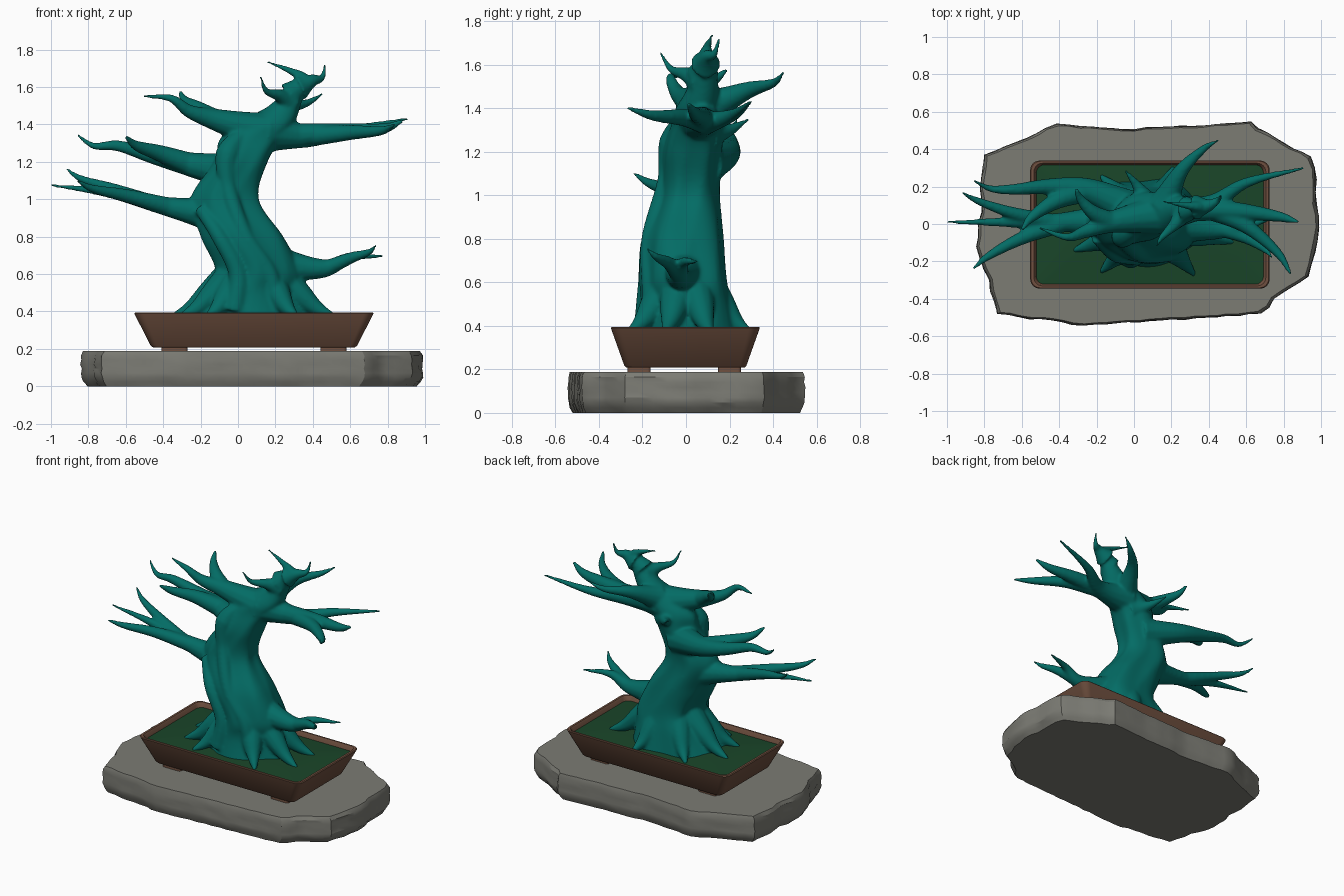
import bpy, bmesh, random
from math import sin, cos, pi
from mathutils import Vector

if "Cube" in bpy.data.objects:
    bpy.data.objects.remove(bpy.data.objects["Cube"])

random.seed(4)


def finish(bm, name, rgb, angle=None):
    bmesh.ops.recalc_face_normals(bm, faces=bm.faces)
    me = bpy.data.meshes.new(name)
    bm.to_mesh(me)
    bm.free()
    mat = bpy.data.materials.new(name + " colour")
    mat.diffuse_color = (*rgb, 1)
    mat.use_nodes = True
    mat.node_tree.nodes["Principled BSDF"].inputs["Base Color"].default_value = mat.diffuse_color
    me.materials.append(mat)
    ob = bpy.data.objects.new(name, me)
    bpy.context.collection.objects.link(ob)
    if angle:
        bpy.ops.object.select_all(action='DESELECT')
        ob.select_set(True)
        bpy.context.view_layer.objects.active = ob
        bpy.ops.object.shade_smooth_by_angle(angle=angle)
    return ob


def loft(bm, rings):
    """Closed skin over a list of rings of equal length."""
    vs = [[bm.verts.new(p) for p in r] for r in rings]
    n = len(vs[0])
    for a, b in zip(vs, vs[1:]):
        for i in range(n):
            j = (i + 1) % n
            bm.faces.new((a[i], a[j], b[j], b[i]))
    bm.faces.new(vs[0][::-1])
    bm.faces.new(vs[-1])


def spline(keys, steps):
    """Catmull-Rom through tuples of any length."""
    k = [Vector(p) for p in keys]
    k = [2 * k[0] - k[1]] + k + [2 * k[-1] - k[-2]]
    out = []
    for i in range(1, len(k) - 2):
        a, b, c, d = k[i - 1:i + 3]
        for s in range(steps):
            t = s / steps
            out.append(0.5 * (2 * b + (c - a) * t + (2 * a - 5 * b + 4 * c - d) * t * t
                              + (3 * b - a - 3 * c + d) * t ** 3))
    return out + [k[-2]]


def tube(bm, keys, radius):
    """Limb along keys; radius is a function of 0..1."""
    pos = spline(keys, 8)
    last = len(pos) - 1
    rings, side = [], None
    for i, c in enumerate(pos):
        t = (pos[min(i + 1, last)] - pos[max(i - 1, 0)]).normalized()
        side = side or t.orthogonal()
        side = (side - t * side.dot(t)).normalized()
        up = t.cross(side)
        r = max(radius(i / last), 0.009)
        rings.append([c + r * (side * cos(a) + up * sin(a))
                      for a in (2 * pi * k / 12 for k in range(12))])
    loft(bm, rings)
    return pos


# Stone slab: rough outline, stacked in uneven layers
outline = [(-.80, .37), (-.41, .53), (0, .505), (.62, .54), (.80, .43), (.95, .36), (.985, -.02),
           (.93, -.28), (.75, -.4), (.68, -.48), (-.27, -.54), (-.73, -.48), (-.83, -.12)]
edge = []
for a, b in zip(outline, outline[1:] + outline[:1]):
    a, b = Vector(a), Vector(b)
    n = max(1, round((b - a).length / 0.06))
    edge += [a.lerp(b, i / n) for i in range(n)]
wob = [random.uniform(-.01, .01) for _ in edge]
rings = []
for k in range(9):
    s = (.965, .985, 1, 1.005, 1, 1.004, 1, 1, .985)[k]
    rings.append([(.02 + (p.x - .02) * (s + w + random.uniform(-.005, .005)),
                   p.y * (s + w + random.uniform(-.005, .005)), .188 * k / 8) for p, w in zip(edge, wob)])
bm = bmesh.new()
loft(bm, rings)
finish(bm, "stone_slab", (.2, .2, .175), 0.5)


# Pot: rounded rectangles from foot to rim and back inside
def round_rect(hx, hy, r, z, cx=.085, cy=-.003):
    return [(cx + sx * (hx - r) + r * cos(q + k * pi / 12), cy + sy * (hy - r) + r * sin(q + k * pi / 12), z)
            for sx, sy, q in ((1, 1, 0), (-1, 1, pi / 2), (-1, -1, pi), (1, -1, 1.5 * pi)) for k in range(7)]


bm = bmesh.new()
profile = [(0, .208), (.012, .217), (.095, .38), (.1, .39), (.095, .395), (.08, .395), (.073, .388), (.06, .33)]
loft(bm, [round_rect(.54 + d, .272 + d * .7, .03 + d * .2, z) for d, z in profile])
finish(bm, "pot", (.16, .08, .05), 0.6)

# Pot feet
bm = bmesh.new()
for fx in (-.34, .51):
    for fy in (-.215, .2):
        loft(bm, [round_rect(.07, .053, .015, z, fx, fy) for z in (.186, .215)])
finish(bm, "pot_feet", (.16, .08, .05), 0.6)

# Soil, slightly domed towards the trunk
bm = bmesh.new()
loft(bm, [round_rect(.608 - d, .318 - d, .035 + d / 4, z)
          for d, z in ((.01, .335), (0, .362), (.12, .37), (.22, .376))])
finish(bm, "soil", (.01, .06, .022), 0.6)

# Trunk: twisting ribbed rings (cx, cy, z, rx, ry)
bm = bmesh.new()
trunk = [(.06, .01, .34, .33, .24), (.085, .01, .5, .26, .21), (.11, -.005, .62, .225, .2),
         (.03, -.01, .8, .22, .185), (-.065, .015, 1, .185, .14), (.02, .03, 1.2, .145, .135),
         (.07, .05, 1.32, .165, .12), (.15, .06, 1.4, .15, .105), (.25, .08, 1.5, .085, .07),
         (.36, .09, 1.66, .025, .025)]
rings = []
for cx, cy, z, rx, ry in spline(trunk, 7):
    ring = []
    for k in range(48):
        a = 2 * pi * k / 48
        fade = min(1, max(0, (1.5 - z) * 3))
        f = 1 + fade * (.05 * cos(5 * a + 3 * z) - .035 * abs(cos(4 * a - 4 * z + 1)) + .01)
        ring.append((cx + rx * f * cos(a), cy + ry * f * sin(a), z))
    rings.append(ring)
loft(bm, rings)

# Roots: spread around the flank of the trunk, down into the soil
for deg in (22, 75, 125, 170, 207, 235, 300, 342):
    c, s = cos(deg * pi / 180), sin(deg * pi / 180)
    tube(bm, [(.09 + .46 * q * c, .31 * q * s, z)
              for q, z in ((.2, .62), (.52, .5), (.76, .415), (1.02, .36))],
         lambda t: .09 * (1 - t) + .012)

# Bark ridges on the front, ending in a burl
tube(bm, [(.2, -.15, .4), (.17, -.16, .6), (.04, -.16, .8), (-.05, -.09, 1.05), (-.055, -.06, 1.24), (.04, 0, 1.36)],
     lambda t: .046 + .02 * max(0, 1 - abs(t - .8) * 6))
tube(bm, [(-.02, -.18, .4), (0, -.17, .6), (-.1, -.16, .8), (-.2, -.07, .95)], lambda t: .06 - .025 * t)


def branch(r, keys, *twigs):
    """Flared main limb, with twigs (start fraction, tip) curving off it."""
    def taper(t):
        return r * (.07 + .5 * (1 - t) + .43 * (1 - t) ** 5)
    pos = tube(bm, keys, taper)
    for at, tip in twigs:
        i = round(at * (len(pos) - 1))
        a, tip = pos[i], Vector(tip)
        run = (pos[i + 1] - a).normalized() * (tip - a).length * .2
        mid = a.lerp(tip, .33) + run * .6
        late = a.lerp(tip, .72) + run * .5 - Vector((0, 0, .015))
        tube(bm, [a, mid, late, tip], lambda t: taper(at) * (.95 - .8 * t))


# Lower left branch
branch(.11, [(-.1, .02, .91), (-.4, .01, .965), (-.7, .01, 1.035), (-1, .01, 1.075)],
       (.36, (-.92, .17, 1.165)), (.3, (-.86, -.24, 1.1)))
# Middle left branch, towards the back
branch(.11, [(0, .07, 1.14), (-.25, .18, 1.185), (-.45, .2, 1.23), (-.64, .185, 1.285), (-.77, .19, 1.285),
             (-.86, .235, 1.345)],
       (.2, (-.6, -.03, 1.335)))
# Upper left branch
branch(.11, [(.12, .05, 1.36), (-.12, .01, 1.425), (-.26, -.04, 1.47), (-.36, -.07, 1.54), (-.51, -.02, 1.55)],
       (.25, (-.31, .19, 1.58)))
# Upper right branch
branch(.12, [(.15, .06, 1.36), (.4, .1, 1.335), (.6, .22, 1.37), (.91, .3, 1.43)],
       (.22, (.88, .01, 1.42)), (.28, (.84, -.27, 1.4)))
# Lower right branch
branch(.11, [(.2, -.01, .65), (.46, -.03, .63), (.6, -.01, .69), (.78, .05, .695)],
       (.38, (.74, -.18, .755)))
# Back branch and spur
branch(.09, [(.16, .1, 1.4), (.25, .28, 1.48), (.37, .4, 1.515), (.455, .45, 1.565)])
branch(.09, [(.08, .1, 1.28), (.02, .2, 1.3), (-.05, .29, 1.35)])
# Crown
branch(.075, [(.28, .08, 1.56), (.35, .09, 1.64), (.27, .1, 1.69), (.155, .12, 1.735)])
branch(.075, [(.33, .09, 1.6), (.4, .1, 1.635), (.45, .13, 1.65), (.465, .155, 1.725)])
branch(.075, [(.27, .07, 1.52), (.22, 0, 1.555), (.15, -.07, 1.58), (.12, -.12, 1.66)])

# Fuse trunk, roots and limbs into one smooth skin
tree = finish(bm, "tree", (.001, .15, .13))
rm = tree.modifiers.new("merge", 'REMESH')
rm.mode = 'VOXEL'
rm.voxel_size = 0.009
rm.use_smooth_shade = True
sm = tree.modifiers.new("soften", 'SMOOTH')
sm.iterations = 10
